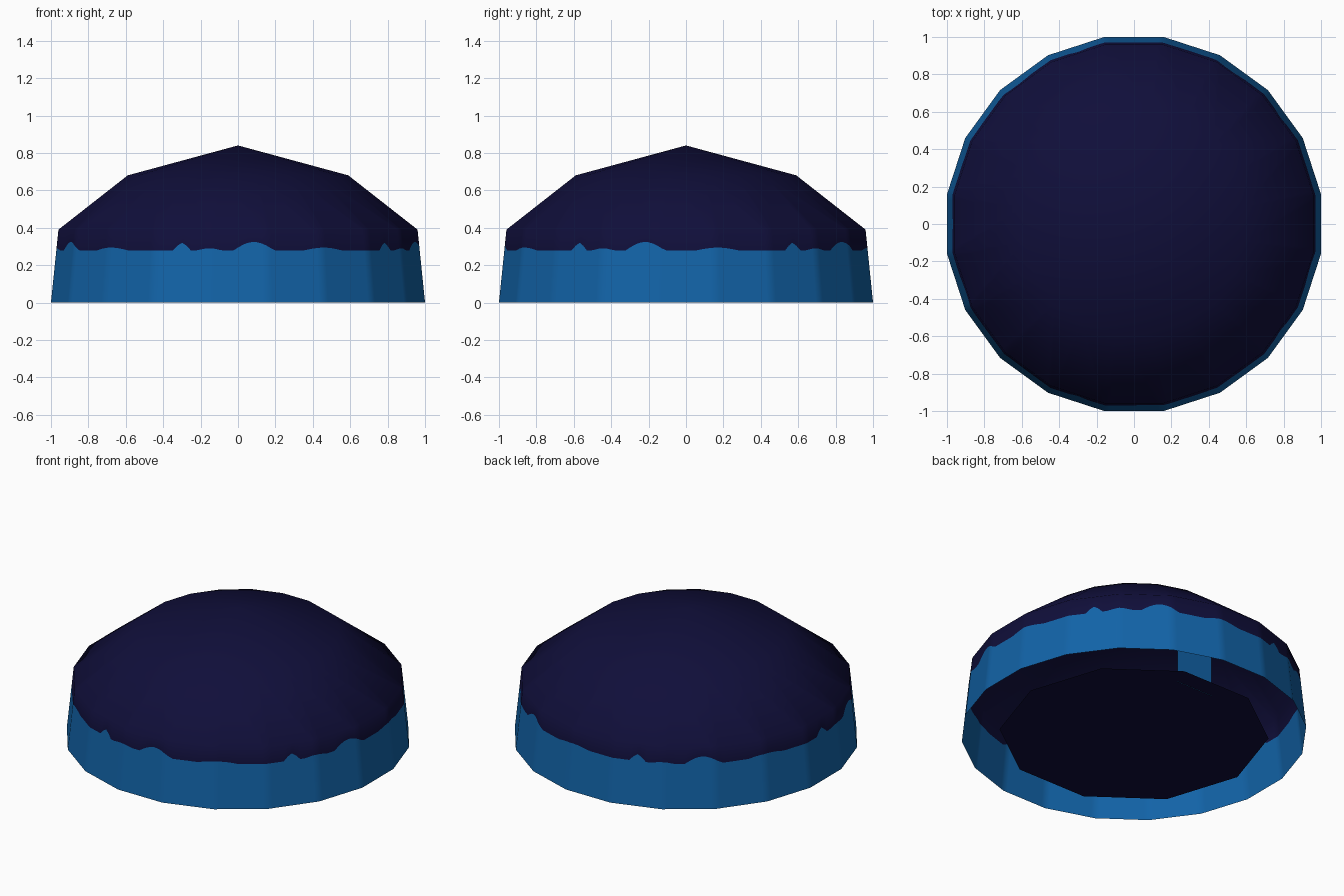
import bpy, bmesh, math

if "Cube" in bpy.data.objects:
    bpy.data.objects.remove(bpy.data.objects["Cube"])

SIDES, COLS = 20, 12


def material(name, rgb):
    m = bpy.data.materials.new(name)
    m.diffuse_color = (*rgb, 1)
    m.use_nodes = True
    m.node_tree.nodes["Principled BSDF"].inputs["Base Color"].default_value = m.diffuse_color
    return m


blue = material("bright blue", (0.006, 0.125, 0.39))
navy = material("dark navy", (0.005, 0.0045, 0.042))


def finish(bm, name, mats, smooth=False):
    me = bpy.data.meshes.new(name)
    bm.to_mesh(me)
    bm.free()
    for m in mats:
        me.materials.append(m)
    for p in me.polygons:
        p.use_smooth = smooth
    ob = bpy.data.objects.new(name, me)
    bpy.context.collection.objects.link(ob)
    return ob


def border(deg):
    """Height of the wavy colour border; the pattern repeats five times."""
    z = 0.278
    # (angle, half width, height): narrow bump, broad bump, low bump
    for a, w, h in ((36, 2.6, 0.042), (59, 6.5, 0.046), (82, 7, 0.016), (45, 4, 0.012)):
        d = (deg - a + 36) % 72 - 36
        if abs(d) < w:
            z += h * math.cos(d / w * math.pi / 2)
    return z


def polygon_point(i, r):
    """Point i along the straight edges of the 20-sided outline."""
    k, t = divmod(i, COLS)
    a, b = (math.radians(9 + 18 * (k + j)) for j in (0, 1))
    t /= COLS
    return (r * ((1 - t) * math.cos(a) + t * math.cos(b)),
            r * ((1 - t) * math.sin(a) + t * math.sin(b)))


# Domed shell, open underneath, blue below the wavy border
R0, R1, R2 = 1.0125, 0.972, 0.597
Z1, Z2, Z3 = 0.39, 0.68, 0.84
N = SIDES * COLS
bm = bmesh.new()
rows = [[], [], []]
for i in range(N):
    x, y = polygon_point(i, 1)
    b = border(math.degrees(math.atan2(y, x)))
    for row, z in zip(rows, (0, b, Z1)):
        r = R0 + (R1 - R0) * z / Z1
        row.append(bm.verts.new((x * r, y * r, z)))
for lo, hi, mi in ((rows[0], rows[1], 0), (rows[1], rows[2], 1)):
    for i in range(N):
        j = (i + 1) % N
        bm.faces.new((lo[i], lo[j], hi[j], hi[i])).material_index = mi
# Sloping cap
upper = [bm.verts.new((*polygon_point(k * COLS, R2), Z2)) for k in range(SIDES)]
apex = bm.verts.new((0, 0, Z3))
for k in range(SIDES):
    n = (k + 1) % SIDES
    edge = [rows[2][(k * COLS + c) % N] for c in range(COLS + 1)]
    bm.faces.new(edge + [upper[n], upper[k]]).material_index = 1
    bm.faces.new((upper[k], upper[n], apex)).material_index = 1
finish(bm, "dome_shell", [blue, navy], True)

# Ten-sided plate closing most of the underside
bm = bmesh.new()
ring = [bm.verts.new((0.79 * math.cos(k * math.pi / 5), 0.79 * math.sin(k * math.pi / 5), 0.002))
        for k in range(10)]
bm.faces.new(ring[::-1])
finish(bm, "base_plate", [navy])

# Small upright tab inside, near the back
bm = bmesh.new()
bm.faces.new([bm.verts.new(p) for p in
              ((0.2, 0.634, 0), (-0.06, 0.634, 0), (-0.06, 0.634, 0.26), (0.2, 0.634, 0.26))])
finish(bm, "inner_tab", [blue])
